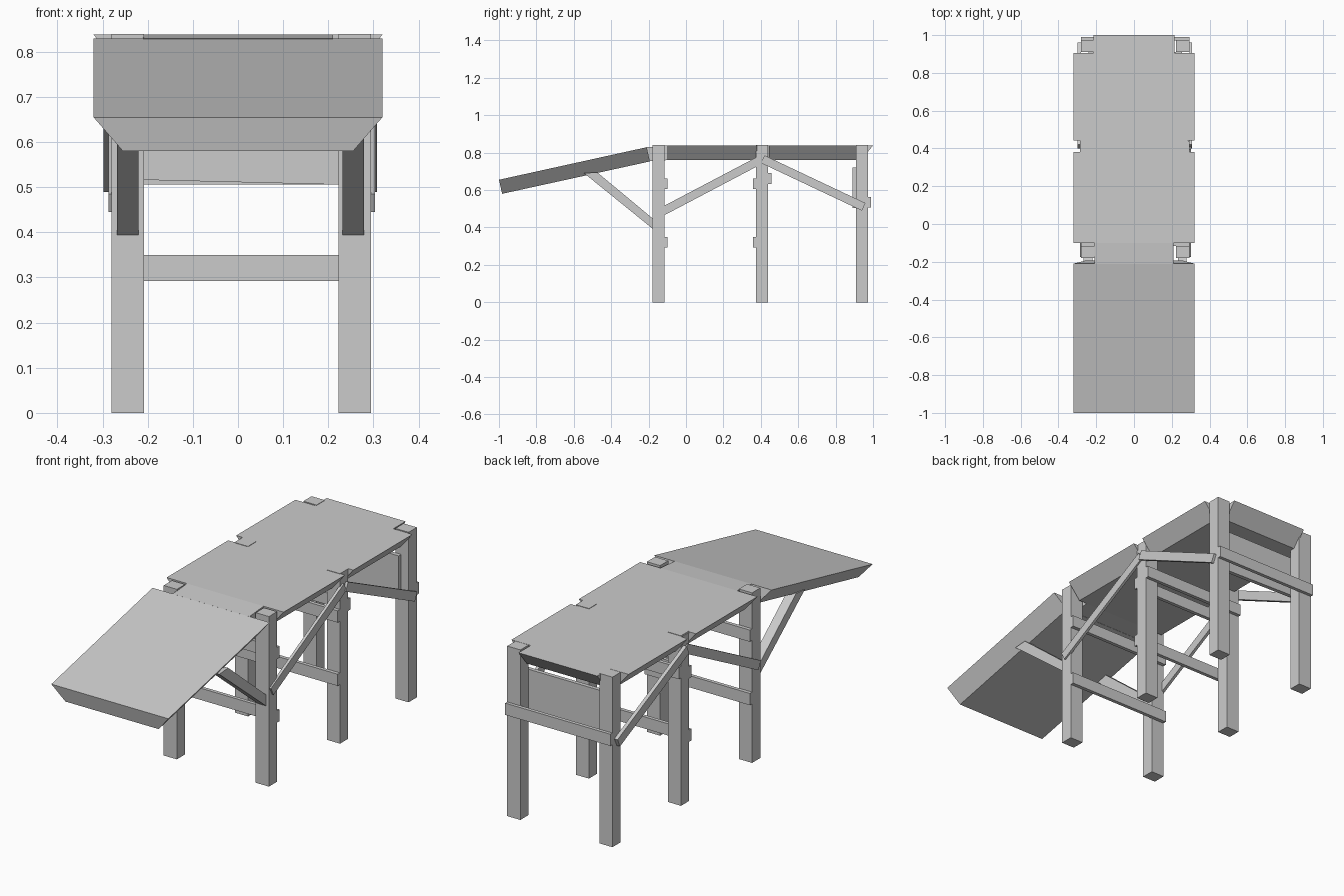
import bpy
from mathutils import Vector

cube = bpy.data.objects.get("Cube")
if cube:
    bpy.data.objects.remove(cube, do_unlink=True)

grey = bpy.data.materials.new("plain_grey")
grey.use_nodes = True
grey.diffuse_color = (0.6, 0.6, 0.6, 1)
grey.node_tree.nodes["Principled BSDF"].inputs["Base Color"].default_value = (0.6, 0.6, 0.6, 1)


def prism(name, outline, left, right):
    """Side outline (y, z) swept across x; left and right give x at each point."""
    n = len(outline)
    verts = [(x, y, z) for x, (y, z) in zip(left, outline)]
    verts += [(x, y, z) for x, (y, z) in zip(right, outline)]
    faces = [tuple(range(n)), tuple(reversed(range(n, 2 * n)))]
    faces += [(i, i + n, (i + 1) % n + n, (i + 1) % n) for i in range(n)]
    mesh = bpy.data.meshes.new(name)
    mesh.from_pydata(verts, [], faces)
    mesh.materials.append(grey)
    obj = bpy.data.objects.new(name, mesh)
    bpy.context.collection.objects.link(obj)
    # Make the normals face outwards
    import bmesh
    bm = bmesh.new()
    bm.from_mesh(mesh)
    bmesh.ops.recalc_face_normals(bm, faces=bm.faces)
    bm.to_mesh(mesh)
    bm.free()
    return obj


def box(name, x0, x1, y0, y1, z0, z1):
    return prism(name, [(y0, z0), (y1, z0), (y1, z1), (y0, z1)], [x0] * 4, [x1] * 4)


def panel(name, outline, top=0.32, bottom=0.255):
    """Deck slab: outline runs top front, top rear, bottom rear, bottom front."""
    w = [top, top, bottom, bottom]
    return prism(name, outline, [-v for v in w], w)


def beam(name, start, end, width, x0, x1):
    """Sloping timber between two side-view points."""
    a, b = Vector(start), Vector(end)
    d = (b - a).normalized()
    side = Vector((-d.y, d.x)) * width / 2
    return prism(name, [a - side, b - side, b + side, a + side], [x0] * 4, [x1] * 4)


# Deck slabs, with narrow links between the posts
TOP, LOW = 0.838, 0.76
panel("ramp", [(-1, 0.655), (-0.21, 0.829), (-0.193, 0.753), (-0.983, 0.58)])
panel("front_deck", [(-0.1, TOP), (0.38, TOP), (0.38, LOW), (-0.1, LOW)])
panel("rear_deck", [(0.443, TOP), (0.905, TOP), (0.905, LOW), (0.443, LOW)])
panel("ramp_link", [(-0.211, 0.829), (-0.1, TOP), (-0.1, LOW), (-0.195, 0.754)], 0.21, 0.21)
panel("middle_link", [(0.38, TOP), (0.443, TOP), (0.443, LOW), (0.38, LOW)], 0.285, 0.255)
panel("rear_link", [(0.905, TOP), (1, TOP), (0.935, LOW), (0.905, LOW)], 0.215, 0.215)

# Posts
for row, y in (("front", -0.18), ("middle", 0.375), ("rear", 0.91)):
    box(row + "_post_right", -0.28, -0.208, y, y + 0.064, 0, 0.84)
    box(row + "_post_left", 0.223, 0.295, y, y + 0.064, 0, 0.84)

# Cross rails
for name, y, z in (("front_lower_rail", -0.116, 0.292), ("front_upper_rail", -0.116, 0.605),
                   ("middle_lower_rail", 0.357, 0.292), ("middle_upper_rail", 0.357, 0.605),
                   ("middle_back_rail", 0.438, 0.632), ("rear_rail", 0.972, 0.506)):
    box(name, -0.28, 0.295, y, y + 0.018, z, z + 0.058)

# Rear board under the deck, with a slightly slanted lower edge
prism("rear_board", [(0.89, 0.517), (0.91, 0.517), (0.91, 0.72), (0.89, 0.72)], [-0.24] * 4, [0.255] * 4)
for v in bpy.data.objects["rear_board"].data.vertices:
    if v.co.x > 0 and v.co.z < 0.6:
        v.co.z -= 0.012

# Side braces and ramp struts
for side, front_x, rear_x, strut_x in (("right", (-0.287, -0.272), (-0.298, -0.28), (-0.268, -0.221)),
                                       ("left", (0.289, 0.303), (0.293, 0.308), (0.232, 0.279))):
    beam("front_brace_" + side, (-0.165, 0.465), (0.405, 0.765), 0.045, *front_x)
    beam("rear_brace_" + side, (0.41, 0.765), (0.95, 0.51), 0.045, *rear_x)
    # Strut ends are cut flush against the post and hidden in the ramp
    prism("ramp_strut_" + side, [(-0.178, 0.393), (-0.178, 0.448), (-0.475, 0.695), (-0.545, 0.69)],
          [strut_x[0]] * 4, [strut_x[1]] * 4)
